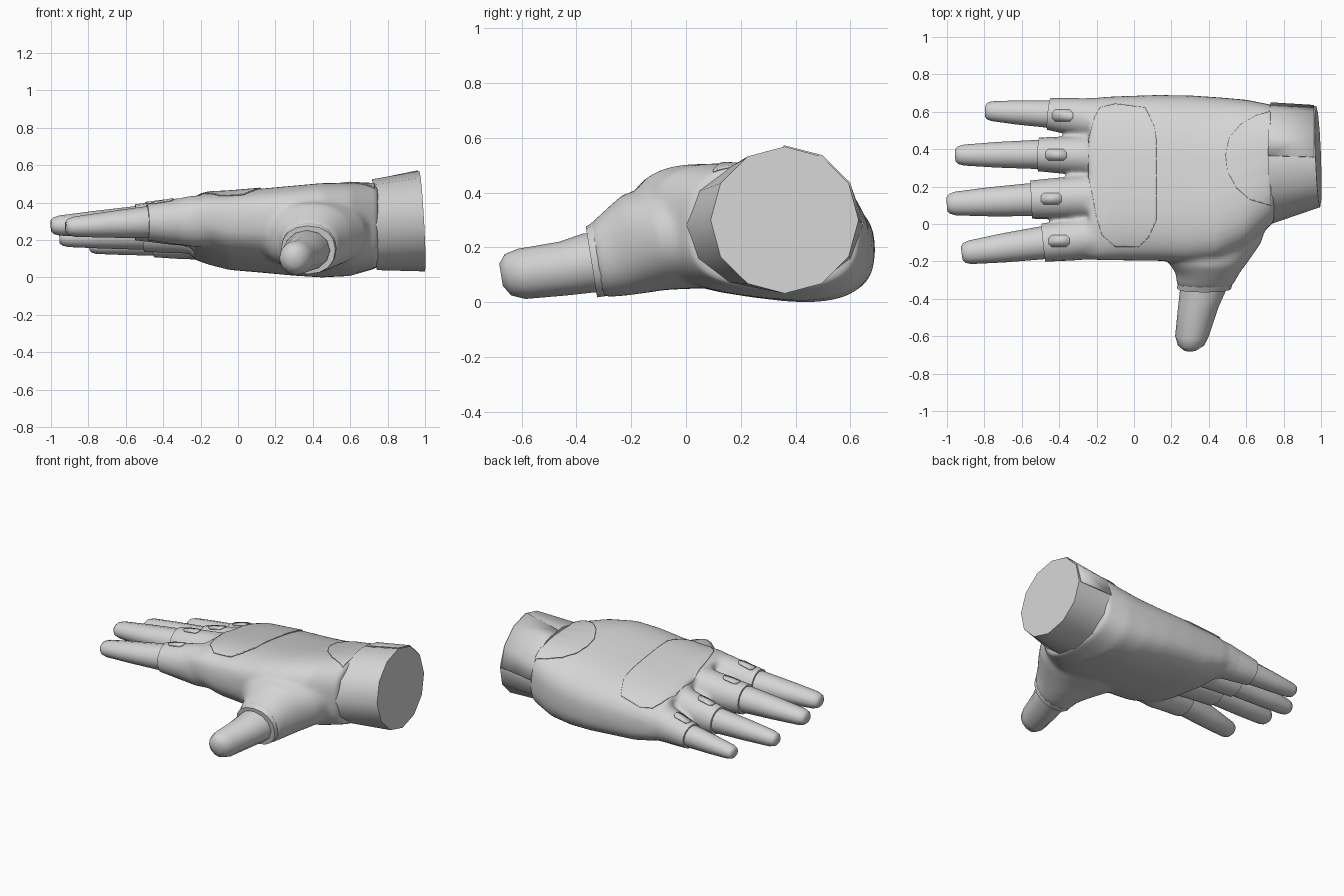
import bpy, bmesh
from math import sin, cos, pi, radians
from mathutils import Vector

if "Cube" in bpy.data.objects:
    bpy.data.objects.remove(bpy.data.objects["Cube"], do_unlink=True)

grey = bpy.data.materials.new("light_grey")
grey.use_nodes = True
grey.diffuse_color = (0.66, 0.66, 0.66, 1)
grey.node_tree.nodes["Principled BSDF"].inputs["Base Color"].default_value = (0.66, 0.66, 0.66, 1)


def add_object(name, bm, angle=40):
    """Turn a bmesh into a shaded object."""
    bmesh.ops.recalc_face_normals(bm, faces=bm.faces)
    mesh = bpy.data.meshes.new(name)
    bm.to_mesh(mesh)
    bm.free()
    mesh.materials.append(grey)
    obj = bpy.data.objects.new(name, mesh)
    bpy.context.collection.objects.link(obj)
    bpy.ops.object.select_all(action='DESELECT')
    obj.select_set(True)
    bpy.context.view_layer.objects.active = obj
    bpy.ops.object.shade_smooth_by_angle(angle=radians(angle))
    return obj


def loft(bm, rings, sides=12, power=1.0):
    """Skin rings given as (centre, side vector, up vector), with capped ends."""
    def shape(v):
        return abs(v) ** power * (1 if v > 0 else -1)
    loops = []
    for centre, side, up in rings:
        angles = [2 * pi * i / sides for i in range(sides)]
        loops.append([bm.verts.new(Vector(centre) + Vector(side) * shape(cos(a))
                                   + Vector(up) * shape(sin(a))) for a in angles])
    for a, b in zip(loops, loops[1:]):
        for i in range(sides):
            j = (i + 1) % sides
            bm.faces.new((a[i], a[j], b[j], b[i]))
    bm.faces.new(loops[0])
    bm.faces.new(loops[-1])


def palm_ring(x, y0, y1, z, hz, slope):
    hy = (y1 - y0) / 2
    return (x, (y0 + y1) / 2, z), (0, hy, slope * hy), (0, 0, hz)


def thumb_ring(y, x0, x1, z0, z1):
    hz = (z1 - z0) / 2
    return ((x0 + x1) / 2, y, (z0 + z1) / 2), ((x1 - x0) / 2, 0, 0), (0, -hz * 0.16, hz)


def finger_rings(start, end, steps):
    """Rings square to the finger axis; steps hold (fraction, half width, half height)."""
    start, end = Vector(start), Vector(end)
    axis = (end - start).normalized()
    side = Vector((0, 0, 1)).cross(axis).normalized()
    up = axis.cross(side)
    return [(start.lerp(end, t), side * w, up * h) for t, w, h in steps]


# Name, knuckle, sleeve end, fingertip, then half width and height at knuckle and sleeve end
fingers = [
    ("index", (-0.25, -0.075, 0.3), (-0.485, -0.1, 0.295), (-0.92, -0.157, 0.268),
     (0.118, 0.138), (0.102, 0.096)),
    ("middle", (-0.25, 0.145, 0.295), (-0.55, 0.13, 0.295), (-1.0, 0.107, 0.275),
     (0.12, 0.135), (0.102, 0.096)),
    ("ring", (-0.25, 0.365, 0.25), (-0.51, 0.372, 0.23), (-0.955, 0.368, 0.212),
     (0.11, 0.128), (0.09, 0.092)),
    ("pinky", (-0.25, 0.566, 0.21), (-0.455, 0.588, 0.19), (-0.795, 0.605, 0.17),
     (0.11, 0.118), (0.085, 0.083)),
]

# Hand body: palm, thumb root and finger roots fused into one skin
bm = bmesh.new()
palm = [(-0.24, -0.19, 0.67, 0.265, 0.145, -0.14), (-0.16, -0.195, 0.68, 0.262, 0.172, -0.14),
        (-0.05, -0.195, 0.685, 0.25, 0.192, -0.13), (0.12, -0.197, 0.69, 0.25, 0.207, -0.13),
        (0.3, -0.205, 0.688, 0.25, 0.222, -0.14), (0.45, -0.19, 0.678, 0.252, 0.235, -0.14),
        (0.6, -0.12, 0.665, 0.257, 0.24, -0.11), (0.75, 0.01, 0.635, 0.275, 0.225, -0.02)]
loft(bm, [palm_ring(*p) for p in palm], 40, 0.72)
thumb_root = [(0.2, 0.0, 0.73, 0.06, 0.45), (0.02, 0.04, 0.72, 0.05, 0.44),
              (-0.1, 0.1, 0.68, 0.045, 0.42), (-0.2, 0.18, 0.61, 0.03, 0.395),
              (-0.26, 0.222, 0.565, 0.022, 0.345), (-0.33, 0.229, 0.527, 0.017, 0.285)]
loft(bm, [thumb_ring(*p) for p in thumb_root], 32, 0.92)
for name, root, cut, tip, (w0, h0), (w, h) in fingers:
    loft(bm, finger_rings(root, cut, [(-0.35, w0, h0), (0, w0, h0),
                                      (0.95, w * 0.97, h * 0.97)]), 24)
raw = add_object("hand_skin", bm)
fuse = raw.modifiers.new("fuse", 'REMESH')
fuse.mode = 'VOXEL'
fuse.voxel_size = 0.013
soften = raw.modifiers.new("soften", 'SMOOTH')
soften.iterations = 16
bpy.context.view_layer.update()
fused = bpy.data.meshes.new_from_object(raw.evaluated_get(bpy.context.evaluated_depsgraph_get()))
bpy.data.objects.remove(raw, do_unlink=True)
bm = bmesh.new()
bm.from_mesh(fused)
bpy.data.meshes.remove(fused)
body = add_object("hand_body", bm, 70)


def plate(name, source, outline):
    """Thin raised plate: the part of a surface seen inside a convex outline from above."""
    bm = bmesh.new()
    bm.from_mesh(source.data)
    bmesh.ops.delete(bm, geom=[f for f in bm.faces if f.normal.z < 0.25], context='FACES')
    points = [Vector((x, y, 0)) for x, y in outline]
    middle = sum(points, Vector()) / len(points)
    for a, b in zip(points, points[1:] + points[:1]):
        out = Vector((b.y - a.y, a.x - b.x, 0))
        if out.dot(middle - a) > 0:
            out.negate()
        bmesh.ops.bisect_plane(bm, geom=bm.verts[:] + bm.edges[:] + bm.faces[:],
                               plane_co=a, plane_no=out, clear_outer=True)
    obj = add_object(name, bm)
    rise = obj.modifiers.new("rise", 'SOLIDIFY')
    rise.thickness = 0.006
    rise.offset = 1


plate("back_of_hand_plate", body, [
    (-0.24, 0.45), (-0.21, 0.57), (-0.18, 0.62), (-0.1, 0.64), (0.06, 0.62), (0.11, 0.52),
    (0.12, 0.45), (0.12, 0.02), (0.08, -0.07), (0.03, -0.12), (-0.1, -0.12), (-0.17, -0.06),
    (-0.2, 0.04), (-0.24, 0.25)])
plate("wrist_plate", body, [
    (0.73, 0.1), (0.73, 0.6), (0.66, 0.58), (0.57, 0.53), (0.51, 0.46), (0.49, 0.37),
    (0.5, 0.28), (0.55, 0.19), (0.62, 0.13)])

# Fingers, their crisp sleeves and the small plates on top
for name, root, cut, tip, (w0, h0), (w, h) in fingers:
    bm = bmesh.new()
    loft(bm, finger_rings(root, cut, [
        (t, (w0 + (w - w0) * t) * fit, (h0 + (h - h0) * t) * fit)
        for t, fit in ((0.1, 0.95), (0.35, 0.99), (1, 1))]), 16)
    sleeve = add_object(name + "_sleeve", bm)
    bm = bmesh.new()
    loft(bm, finger_rings(cut, tip, [(-0.2, w * 0.86, h * 0.88), (0.03, w * 0.86, h * 0.88),
                                     (0.5, w * 0.76, h * 0.72), (0.9, w * 0.62, h * 0.56),
                                     (0.97, w * 0.52, h * 0.46), (1, w * 0.36, h * 0.32)]))
    add_object(name + "_finger", bm, 50)
    spot = Vector(cut).lerp(Vector(root), 0.36)
    plate(name + "_plate", sleeve, [(spot.x + dx, spot.y + dy) for dx, dy in (
        (-0.055, 0.015), (-0.04, 0.03), (0.04, 0.03), (0.055, 0.015),
        (0.055, -0.015), (0.04, -0.03), (-0.04, -0.03), (-0.055, -0.015))])

# Thumb and its sleeve
bm = bmesh.new()
loft(bm, [thumb_ring(*p) for p in [
    (-0.25, 0.25, 0.53, 0.05, 0.33), (-0.29, 0.237, 0.535, 0.026, 0.312),
    (-0.345, 0.23, 0.52, 0.018, 0.275)]], 16, 0.9)
add_object("thumb_sleeve", bm)
bm = bmesh.new()
loft(bm, [thumb_ring(*p) for p in [
    (-0.28, 0.25, 0.5, 0.04, 0.26), (-0.36, 0.245, 0.49, 0.035, 0.25),
    (-0.45, 0.235, 0.45, 0.025, 0.22), (-0.6, 0.22, 0.4, 0.012, 0.195),
    (-0.65, 0.235, 0.375, 0.025, 0.175), (-0.675, 0.265, 0.335, 0.06, 0.14)]])
add_object("thumb", bm, 50)

# Wrist cuff with a closed end and an overlapping flap
bm = bmesh.new()
loft(bm, [((0.73, 0.322, 0.282), (0, 0.323, 0), (-0.012, 0, 0.243)),
          ((0.985, 0.36, 0.3), (-0.01, 0.27, 0), (-0.015, 0, 0.268))])
cuff = add_object("wrist_cuff", bm)
plate("cuff_flap", cuff, [(0.7, 0.365), (0.962, 0.357), (0.962, 0.66), (0.7, 0.66)])
